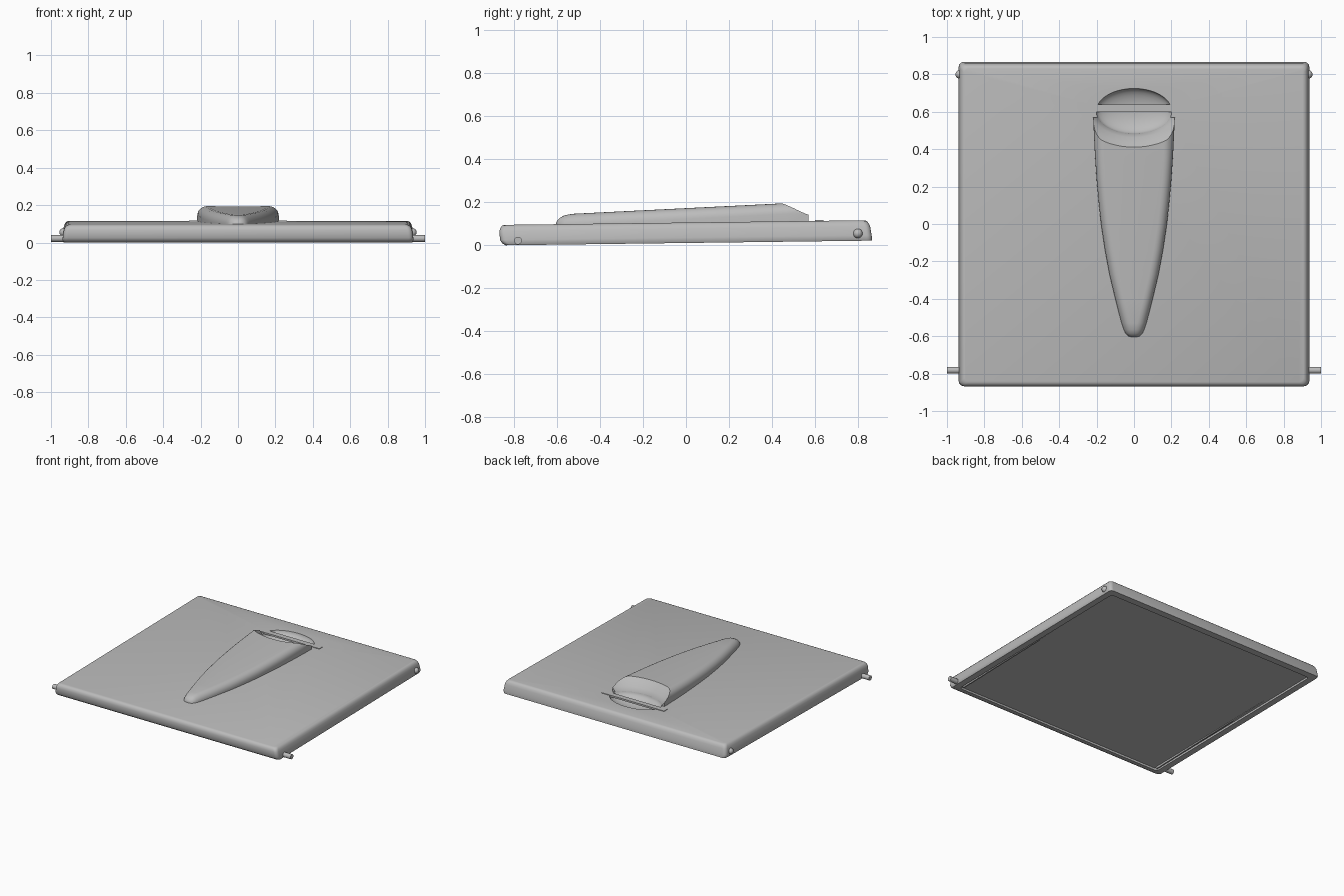
import bpy
import bmesh
import math
from mathutils import Matrix

cube = bpy.data.objects.get("Cube")
if cube:
    bpy.data.objects.remove(cube, do_unlink=True)

grey = bpy.data.materials.new("plain_grey")
grey.use_nodes = True
COLOUR = (0.5, 0.5, 0.5, 1)
grey.diffuse_color = COLOUR
grey.node_tree.nodes["Principled BSDF"].inputs["Base Color"].default_value = COLOUR


def make(name, bm):
    """Turn a bmesh into an object."""
    bmesh.ops.recalc_face_normals(bm, faces=bm.faces)
    mesh = bpy.data.meshes.new(name)
    bm.to_mesh(mesh)
    bm.free()
    mesh.materials.append(grey)
    obj = bpy.data.objects.new(name, mesh)
    bpy.context.collection.objects.link(obj)
    return obj


def loft(name, rings):
    """Skin equal-length closed rings and cap both ends."""
    bm = bmesh.new()
    loops = [[bm.verts.new(p) for p in ring] for ring in rings]
    for a, b in zip(loops, loops[1:]):
        for i in range(len(a)):
            j = (i + 1) % len(a)
            bm.faces.new((a[i], a[j], b[j], b[i]))
    bm.faces.new(loops[0])
    bm.faces.new(loops[-1])
    return make(name, bm)


def box(name, x0, x1, y0, y1, z0, z1):
    bm = bmesh.new()
    bmesh.ops.create_cube(bm, size=1)
    for v in bm.verts:
        v.co.x = x1 if v.co.x > 0 else x0
        v.co.y = y1 if v.co.y > 0 else y0
        v.co.z = z1 if v.co.z > 0 else z0
    return make(name, bm)


def cut(obj, cutter):
    """Subtract the cutter and bake the result."""
    mod = obj.modifiers.new("cut", "BOOLEAN")
    mod.operation = "DIFFERENCE"
    mod.solver = "EXACT"
    mod.object = cutter
    graph = bpy.context.evaluated_depsgraph_get()
    mesh = bpy.data.meshes.new_from_object(obj.evaluated_get(graph))
    obj.modifiers.clear()
    obj.data = mesh


def rounded_rect(hx, front, back, z, r=0.025, steps=5):
    corners = [(hx - r, back - r), (r - hx, back - r), (r - hx, front + r), (hx - r, front + r)]
    ring = []
    for k, (cx, cy) in enumerate(corners):
        for s in range(steps + 1):
            a = (k + s / steps) * math.pi / 2
            ring.append((cx + r * math.cos(a), cy + r * math.sin(a), z))
    return ring


# Slab: recessed underside, rim, tapered sides and softened top edge
slab = loft("cover_panel", [rounded_rect(*s) for s in (
    (0.885, -0.81, 0.815, 0.015),
    (0.885, -0.81, 0.815, 0),
    (0.932, -0.84, 0.866, 0),
    (0.937, -0.856, 0.866, 0.01),
    (0.937, -0.866, 0.864, 0.025),
    (0.931, -0.868, 0.857, 0.066),
    (0.925, -0.864, 0.85, 0.081),
    (0.917, -0.856, 0.842, 0.091),
    (0.906, -0.845, 0.831, 0.095))])


# Raised teardrop duct, widening and rising to the back
def duct_ring(y, w, top, base=0.085, steps=6):
    r = min(0.05, w * 0.9, (top - base) * 0.9)
    half = [(w, base)]
    for s in range(steps + 1):
        a = s / steps * math.pi / 2
        half.append((w - r + r * math.cos(a), top - r + r * math.sin(a)))
    return [(x, y, z) for x, z in half] + [(-x, y, z) for x, z in reversed(half)]


nose = [(-0.605, 0.015, 0.1), (-0.6, 0.03, 0.112), (-0.585, 0.046, 0.126), (-0.565, 0.055, 0.136)]
body = [(-0.53, 0.067), (-0.4, 0.1), (-0.27, 0.131), (-0.14, 0.155), (0, 0.176),
        (0.12, 0.189), (0.24, 0.2), (0.36, 0.208), (0.47, 0.214), (0.57, 0.218)]
duct = loft("teardrop_duct", [duct_ring(*n) for n in nose]
            + [duct_ring(y, w, 0.142 + 0.037 * (y + 0.54)) for y, w in body])

# Cutter: oval bowl below the panel top, flaring out above it
N = 56
sizes = []
for s in range(1, 9):
    a = s / 8 * math.pi / 2
    sizes.append((0.203 * math.sin(a), 0.122 * math.sin(a), 0.097 - 0.06 * math.cos(a)))
sizes += [(0.225, 0.14, 0.125), (0.26, 0.17, 0.155), (0.32, 0.215, 0.2)]
cutter = loft("bowl_cutter", [
    [(rx * math.cos(i * math.tau / N), 0.603 + ry * math.sin(i * math.tau / N), z) for i in range(N)]
    for rx, ry, z in sizes])
cut(slab, cutter)
cut(duct, cutter)
cutter.hide_render = True
cutter.hide_viewport = True

parts = [slab, duct]

# Flat bar across the bowl
parts.append(box("bowl_crossbar", -0.263, 0.263, 0.6, 0.64, 0.086, 0.099))

# Hinge pins, latch studs and underside ribs on both sides
for side, sx in (("left", 1), ("right", -1)):
    bm = bmesh.new()
    bmesh.ops.create_cone(bm, cap_ends=True, segments=20, radius1=0.018, radius2=0.018, depth=0.1,
                          matrix=Matrix.Translation((sx * 0.95, -0.782, 0.021))
                          @ Matrix.Rotation(math.pi / 2, 4, "Y"))
    parts.append(make(side + "_hinge_pin", bm))
    bm = bmesh.new()
    bmesh.ops.create_uvsphere(bm, u_segments=20, v_segments=12, radius=0.022,
                              matrix=Matrix.Translation((sx * 0.933, 0.8, 0.034)))
    parts.append(make(side + "_latch_stud", bm))
    rib = box(side + "_underside_rib", sx * 0.862, sx * 0.872, -0.79, 0.37, 0, 0.02)
    for v in rib.data.vertices:
        if v.co.y > 0 and v.co.z < 0.01:
            v.co.z = 0.014
    bm = bmesh.new()
    bm.from_mesh(rib.data)
    bmesh.ops.recalc_face_normals(bm, faces=bm.faces)
    bm.to_mesh(rib.data)
    bm.free()
    parts.append(rib)

# Tilt everything gently up to the back, then smooth
bpy.ops.object.select_all(action="DESELECT")
for obj in parts:
    for v in obj.data.vertices:
        v.co.z += 0.0127 * (v.co.y + 0.84)
    obj.select_set(True)
bpy.context.view_layer.objects.active = slab
bpy.ops.object.shade_smooth_by_angle(angle=math.radians(35))
